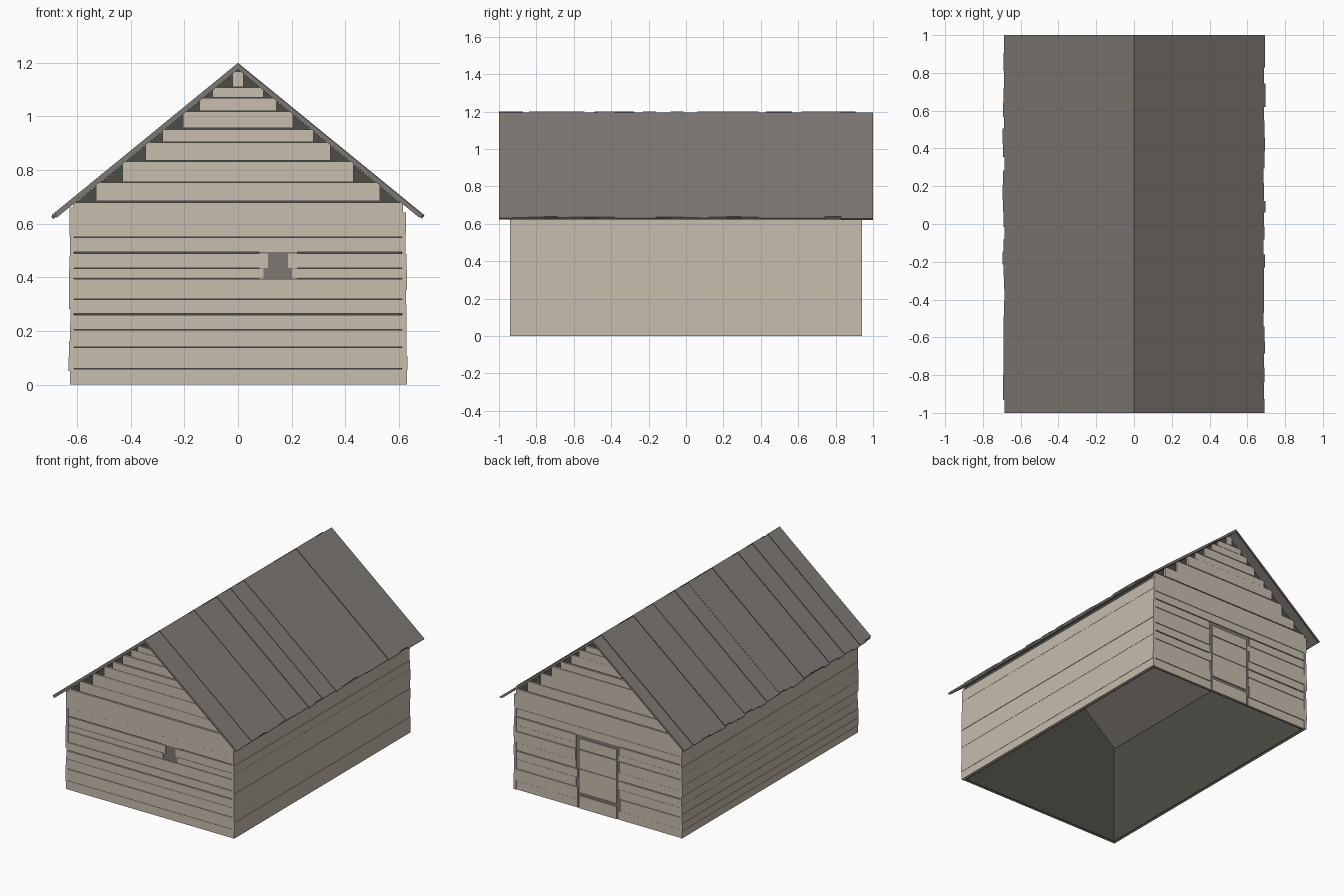
import bpy
import bmesh
import random

random.seed(4)
cube = bpy.data.objects.get("Cube")
if cube:
    bpy.data.objects.remove(cube, do_unlink=True)


def material(name, rgb):
    m = bpy.data.materials.new(name)
    m.use_nodes = True
    m.diffuse_color = (*rgb, 1)
    m.node_tree.nodes["Principled BSDF"].inputs["Base Color"].default_value = (*rgb, 1)
    return m


BEIGE = material("weathered beige", (0.58, 0.51, 0.43))
GREY = material("roof grey", (0.21, 0.19, 0.175))
DARK = material("dark interior", (0.075, 0.075, 0.063))


def build(name, mat, prisms):
    """One object from prisms: an outline in x and z, stretched from y0 to y1."""
    bm = bmesh.new()
    for outline, y0, y1 in prisms:
        near = [bm.verts.new((x, y0, z)) for x, z in outline]
        far = [bm.verts.new((x, y1, z)) for x, z in outline]
        bm.faces.new(near)
        bm.faces.new(far[::-1])
        for i in range(len(near)):
            j = (i + 1) % len(near)
            bm.faces.new((near[j], near[i], far[i], far[j]))
    bmesh.ops.recalc_face_normals(bm, faces=bm.faces)
    mesh = bpy.data.meshes.new(name)
    bm.to_mesh(mesh)
    bm.free()
    mesh.materials.append(mat)
    obj = bpy.data.objects.new(name, mesh)
    bpy.context.collection.objects.link(obj)
    return obj


def rect(x0, x1, z0, z1):
    return [(x0, z0), (x1, z0), (x1, z1), (x0, z1)]


SLOPE, RIDGE, UNDER = 0.817, 1.2, 1.175
HALF_X, HALF_Y = 0.622, 0.94


def rake(z):
    return (UNDER - z) / SLOPE


# Horizontal end wall boards, stepped under the gable
LEVELS = [0, .06, .14, .205, .265, .32, .395, .435, .495, .55, .685,
          .755, .835, .905, .957, 1.02, 1.07, 1.11, 1.17]
WIDE_GAPS = (.265, .495, .685, .957)


def end_wall(name, side, holes):
    prisms = []
    for z0, z1 in zip(LEVELS, LEVELS[1:]):
        top = z1 - (0.006 if z1 in WIDE_GAPS else 0.002)
        face = side * (HALF_Y - random.uniform(0, 0.006))
        back = side * 0.926
        hole = next((h for h in holes if h[2] <= z0 < h[3]), None)
        if hole:
            a, b = hole[0], hole[1]
            if side > 0:  # ragged board ends beside the door
                a -= random.choice((0, 0.012))
                b += random.choice((0, 0.012))
            prisms.append((rect(-HALF_X, a, z0, top), back, face))
            prisms.append((rect(b, HALF_X, z0, top), back, face))
            continue
        h, r = min(HALF_X, rake(z1) + 0.015), rake(top)
        if r < h:
            shoulder = UNDER - SLOPE * h
            outline = [(-h, z0), (h, z0), (h, shoulder), (r, top), (-r, top), (-h, shoulder)]
        else:
            outline = rect(-h, h, z0, top)
        prisms.append((outline, back, face))
    build(name, BEIGE, prisms)


end_wall("front_wall_boards", -1, [(.095, .202, .395, .43), (.112, .186, .435, .49)])
end_wall("back_wall_boards", 1, [(-.15, .155, 0, .49)])

# Window shutter, door backing and door boards
build("window_shutter", GREY, [(rect(.08, .22, .38, .51), -0.931, -0.925)])
build("door_frame", GREY, [(rect(-.18, .185, 0, .5), 0.925, 0.931)])
build("door_boards", BEIGE, [(rect(-.138, .143, z0, z1), 0.925, 0.938)
                             for z0, z1 in ((0, .085), (.105, .265), (.268, .395), (.4, .47))])

# Long side boards
for name, side in (("left_wall_boards", 1), ("right_wall_boards", -1)):
    prisms, z = [], 0
    while z < 0.64:
        z1 = min(z + random.uniform(.05, .08), 0.66)
        out = random.uniform(.624, .632)
        prisms.append((rect(side * .612, side * out, z, z1), -HALF_Y, HALF_Y))
        z = z1
    build(name, BEIGE, prisms)

# Dark inner lining, open at the bottom
gable = [(-.61, 0), (.61, 0), (.61, .675), (0, UNDER), (-.61, .675)]
lining = [(gable, s * .918, s * .926) for s in (-1, 1)]
lining += [(rect(s * .606, s * .613, 0, .67), -.92, .92) for s in (-1, 1)]
build("inner_lining", DARK, lining)


# Roof slabs: underlay and individual boards running down the slope
def slab(side, length, drop, depth):
    top = RIDGE - drop
    inner = length - depth * 0.49
    return [(0, top), (side * length, top - SLOPE * length),
            (side * inner, top - depth - SLOPE * inner), (0, top - depth)]


build("roof_underlay", GREY, [(slab(s, .682, .014, .011), -.995, .995) for s in (-1, 1)])
for name, side in (("left_roof_boards", 1), ("right_roof_boards", -1)):
    prisms, y = [], -1
    while y < 1:
        y1 = y + random.uniform(.06, .095)
        if y1 > 0.96:
            y1 = 1
        prisms.append((slab(side, random.uniform(.685, .696), random.choice((0, 0, .004, .006)), .014), y, y1))
        y = y1
    build(name, GREY, prisms)
